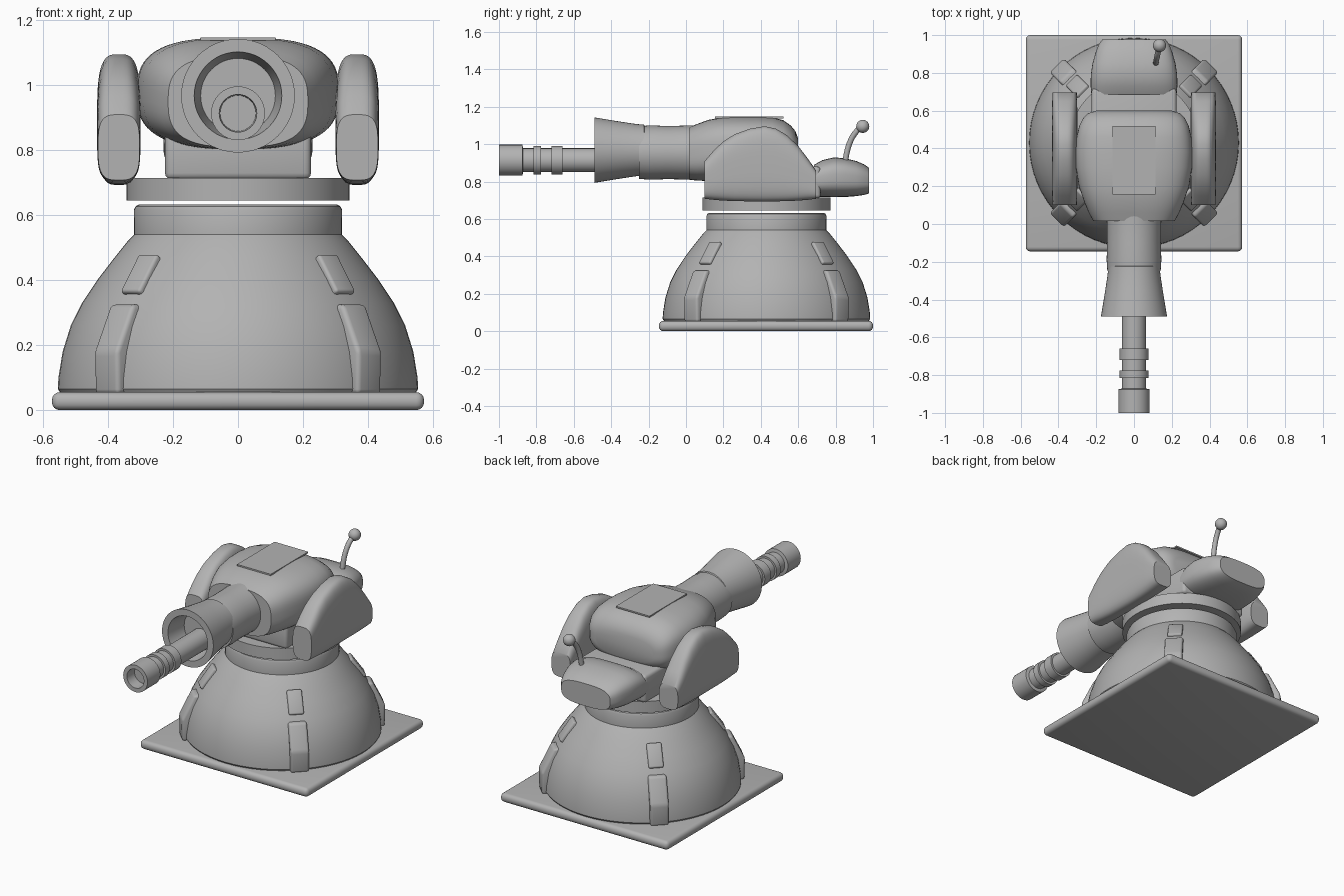
import bpy, bmesh, math
from mathutils import Matrix, Vector

if "Cube" in bpy.data.objects:
    bpy.data.objects.remove(bpy.data.objects["Cube"])

CY = 0.43  # centre of the round base along y
grey = bpy.data.materials.new("painted_grey")
grey.diffuse_color = (0.45, 0.45, 0.45, 1)
grey.use_nodes = True
grey.node_tree.nodes["Principled BSDF"].inputs["Base Color"].default_value = grey.diffuse_color


def finish(bm, name, angle=35):
    bmesh.ops.remove_doubles(bm, verts=bm.verts, dist=1e-5)
    bmesh.ops.recalc_face_normals(bm, faces=bm.faces)
    me = bpy.data.meshes.new(name)
    bm.to_mesh(me)
    bm.free()
    me.materials.append(grey)
    ob = bpy.data.objects.new(name, me)
    bpy.context.collection.objects.link(ob)
    bpy.ops.object.select_all(action='DESELECT')
    ob.select_set(True)
    bpy.context.view_layer.objects.active = ob
    bpy.ops.object.shade_smooth_by_angle(angle=math.radians(angle))
    return ob


def skin(bm, rings, caps=True):
    vs = [[bm.verts.new(p) for p in r] for r in rings]
    n = len(vs[0])
    for a, b in zip(vs, vs[1:]):
        for i in range(n):
            j = (i + 1) % n
            bm.faces.new((a[i], a[j], b[j], b[i]))
    if caps:
        bm.faces.new(vs[0])
        bm.faces.new(vs[-1])


def lathe_z(name, profile, n=64):
    """Turn (radius, z) points around the vertical axis of the base."""
    bm = bmesh.new()
    skin(bm, [[(r * math.cos(t), CY + r * math.sin(t), z)
               for t in (2 * math.pi * i / n for i in range(n))] for r, z in profile])
    return finish(bm, name)


def lathe_y(name, profile, cz, n=48):
    """Turn (radius, y) points around a line along y at height cz."""
    bm = bmesh.new()
    skin(bm, [[(r * math.cos(t), y, cz + r * math.sin(t))
               for t in (2 * math.pi * i / n for i in range(n))] for r, y in profile])
    return finish(bm, name)


def loft(name, sections, cx=0, e=3, n=48):
    """Rounded cross-sections (y, half width, z low, z high) joined along y."""
    def power(v):
        return math.copysign(abs(v) ** (2 / e), v)
    bm = bmesh.new()
    skin(bm, [[(cx + hw * power(math.cos(t)), y, (lo + hi) / 2 + (hi - lo) / 2 * power(math.sin(t)))
               for t in (2 * math.pi * (i + 0.5) / n for i in range(n))]
              for y, hw, lo, hi in sections])
    return finish(bm, name, 40)


def box(name, x, y, z, bevel=0, segs=3):
    bm = bmesh.new()
    mid = Vector([(a + b) / 2 for a, b in (x, y, z)])
    size = [b - a for a, b in (x, y, z)]
    bmesh.ops.create_cube(bm, size=1, matrix=Matrix.Translation(mid) @ Matrix.Diagonal((*size, 1)))
    if bevel:
        bmesh.ops.bevel(bm, geom=bm.edges[:], offset=bevel, segments=segs, profile=0.5, affect='EDGES')
    return finish(bm, name)


def rib(name, outline, width, angle, bevel):
    """Extrude a (radius, z) outline sideways and turn it around the dome."""
    bm = bmesh.new()
    skin(bm, [[(r, s * width / 2, z) for r, z in outline] for s in (-1, 1)])
    bmesh.ops.bevel(bm, geom=bm.edges[:], offset=bevel, segments=3, profile=0.5, affect='EDGES')
    bm.transform(Matrix.Translation((0, CY, 0)) @ Matrix.Rotation(angle, 4, 'Z'))
    return finish(bm, name)


# Base: square plate, dome, collar and the turning ring above a small gap
box("base_plate", (-0.573, 0.573), (-0.145, 1.0), (0, 0.055), 0.024, 4)
lathe_z("dome", [(0.545, 0.05), (0.555, 0.065), (0.553, 0.1), (0.54, 0.18), (0.515, 0.26),
                 (0.48, 0.33), (0.43, 0.405), (0.38, 0.47), (0.34, 0.52), (0.315, 0.545)])
lathe_z("collar", [(0.31, 0.53), (0.32, 0.54), (0.321, 0.615), (0.316, 0.627), (0.305, 0.633)])
lathe_z("turning_ring", [(0.343, 0.645), (0.343, 0.715)])

# Raised ribs and small pads on the four diagonals of the dome
for k in range(4):
    a = math.radians(45 + 90 * k)
    rib(f"dome_rib_{k}", [(0.575, 0.05), (0.578, 0.18), (0.507, 0.325), (0.44, 0.325), (0.49, 0.05)],
        0.105, a, 0.014)
    rib(f"dome_pad_{k}", [(0.474, 0.365), (0.392, 0.482), (0.34, 0.445), (0.42, 0.33)],
        0.085, a, 0.01)

# Neck and main body
box("neck", (-0.225, 0.225), (0.15, 0.72), (0.71, 0.88), 0.02)
loft("body", [(0.015, 0.215, 0.81, 1.09), (0.06, 0.24, 0.805, 1.108), (0.12, 0.265, 0.803, 1.13),
              (0.2, 0.292, 0.803, 1.144), (0.3, 0.308, 0.805, 1.147), (0.38, 0.311, 0.807, 1.147),
              (0.46, 0.304, 0.812, 1.143), (0.52, 0.29, 0.825, 1.128), (0.56, 0.27, 0.842, 1.1),
              (0.585, 0.245, 0.862, 1.07), (0.6, 0.2, 0.89, 1.03)], e=2.9, n=64)
box("top_plate", (-0.115, 0.115), (0.155, 0.52), (1.138, 1.147))

# Side pods, mirrored
for side, sx in (("left", -1), ("right", 1)):
    loft(f"{side}_pod", [(0.1, 0.064, 0.708, 0.91), (0.15, 0.066, 0.702, 0.968), (0.2, 0.067, 0.698, 1.015),
                         (0.26, 0.067, 0.695, 1.053), (0.34, 0.067, 0.694, 1.082), (0.42, 0.067, 0.693, 1.096),
                         (0.48, 0.067, 0.694, 1.083), (0.54, 0.067, 0.695, 1.048), (0.6, 0.067, 0.698, 0.99),
                         (0.65, 0.066, 0.702, 0.925), (0.695, 0.064, 0.708, 0.86)], cx=sx * 0.367, e=3.3)

# Rear pack
loft("rear_pack", [(0.685, 0.226, 0.722, 0.89), (0.73, 0.23, 0.717, 0.915), (0.79, 0.229, 0.716, 0.929),
                   (0.85, 0.22, 0.717, 0.925), (0.91, 0.203, 0.722, 0.91), (0.95, 0.187, 0.728, 0.893),
                   (0.978, 0.167, 0.736, 0.874)], e=3)

# Aerial: bent rod with a ball tip
bm = bmesh.new()
p0, p1, p2 = Vector((0.115, 0.85, 0.89)), Vector((0.117, 0.865, 1.05)), Vector((0.135, 0.945, 1.095))
rod = []
for i in range(11):
    t = i / 10
    c = p0 * (1 - t) ** 2 + p1 * 2 * t * (1 - t) + p2 * t * t
    d = ((p1 - p0) * (1 - t) + (p2 - p1) * t).normalized()
    u = Vector((1, 0, 0))
    u = (u - d * u.dot(d)).normalized()
    v = d.cross(u)
    rod.append([c + (u * math.cos(q) + v * math.sin(q)) * 0.015
                for q in (2 * math.pi * k / 12 for k in range(12))])
skin(bm, rod)
finish(bm, "aerial_rod")
bm = bmesh.new()
bmesh.ops.create_uvsphere(bm, u_segments=20, v_segments=12, radius=0.035, matrix=Matrix.Translation(p2))
finish(bm, "aerial_ball")

# Gun: sleeve, flared shroud with a hollow mouth, barrel with bands and muzzle
lathe_y("gun_sleeve", [(0.147, 0.08), (0.144, 0.0), (0.142, -0.1), (0.145, -0.19), (0.141, -0.25)], 0.955)
lathe_y("gun_shroud", [(0.12, -0.215), (0.136, -0.225), (0.14, -0.27), (0.152, -0.35), (0.165, -0.43), (0.175, -0.49),
                       (0.135, -0.49), (0.115, -0.36)], 0.968)
lathe_y("barrel", [(0.064, -0.3), (0.064, -0.885)], 0.914, 32)
for k, (a, b) in enumerate(((-0.66, -0.72), (-0.775, -0.815))):
    lathe_y(f"barrel_band_{k}", [(0.06, a), (0.076, a), (0.076, b), (0.06, b)], 0.914, 32)
lathe_y("muzzle", [(0.06, -0.87), (0.083, -0.875), (0.083, -1.0), (0.058, -1.0), (0.055, -0.93)], 0.914, 32)
